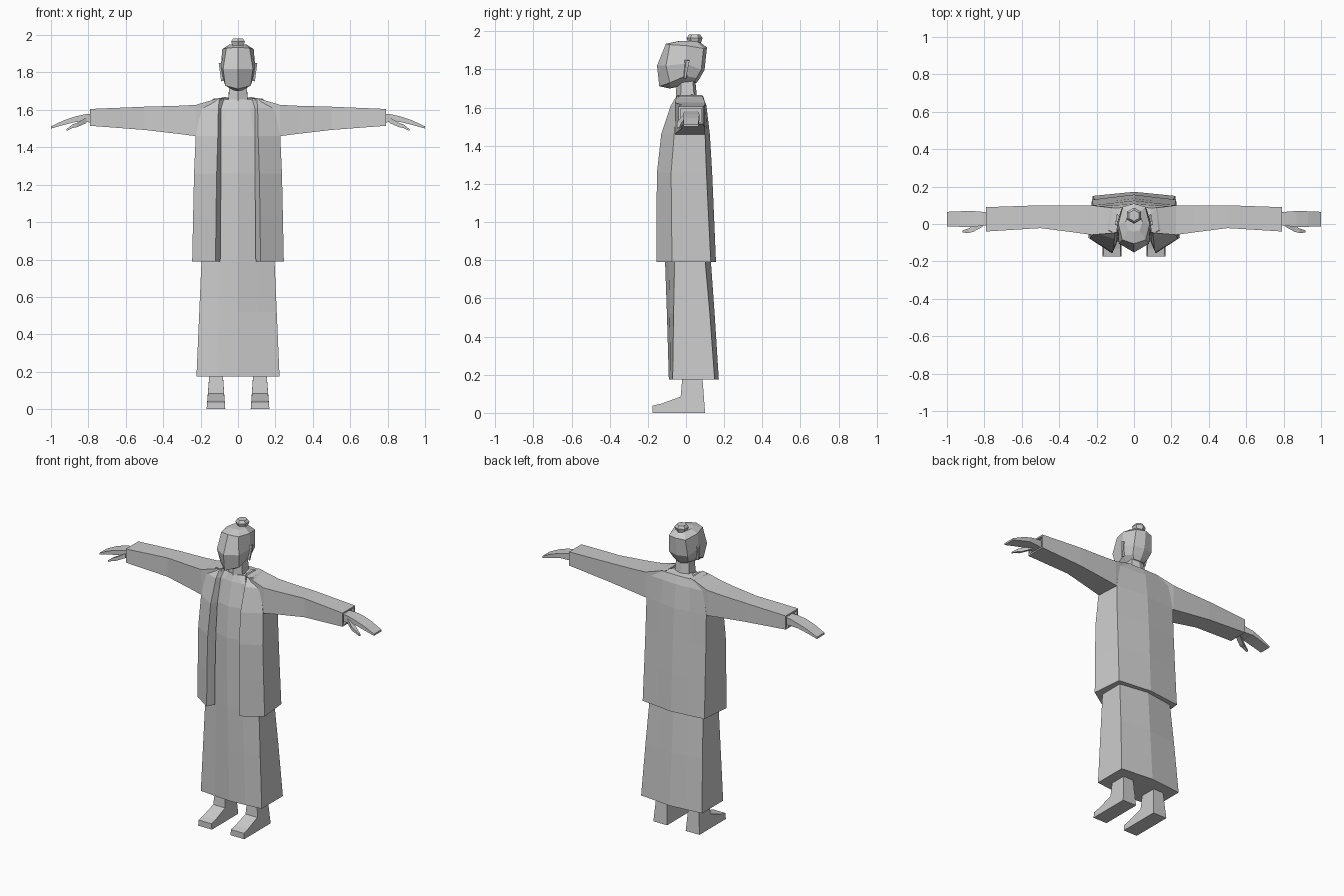
import bpy, bmesh
from mathutils import Vector

grey = bpy.data.materials.new("plain grey")
grey.diffuse_color = (0.6, 0.6, 0.6, 1)


def loft(name, rings, closed=True, caps=(True, True)):
    """Skin a list of equal-length point rings on the +x side, then mirror across x."""
    bm = bmesh.new()
    vs = [[bm.verts.new(p) for p in r] for r in rings]
    n = len(rings[0])
    for a, b in zip(vs, vs[1:]):
        for i in range(n if closed else n - 1):
            j = (i + 1) % n
            bm.faces.new((a[i], a[j], b[j], b[i]))
    for ring, wanted in ((vs[0], caps[0]), (vs[-1], caps[1])):
        if wanted:
            bm.faces.new(ring)
    bmesh.ops.recalc_face_normals(bm, faces=bm.faces)
    me = bpy.data.meshes.new(name)
    bm.to_mesh(me)
    bm.free()
    me.materials.append(grey)
    ob = bpy.data.objects.new(name, me)
    bpy.context.collection.objects.link(ob)
    mod = ob.modifiers.new("mirror", 'MIRROR')
    mod.use_clip = True
    mod.merge_threshold = 0.0005
    return ob


def box_x(x, y0, y1, z0, z1):
    """Rectangular section across the x axis."""
    return [(x, y0, z0), (x, y0, z1), (x, y1, z1), (x, y1, z0)]


# Long gown: z, corner x, front middle y, front corner y, back corner y, back middle y
gown = [(0.175, 0.222, -0.09, -0.07, 0.15, 0.172),
        (0.52, 0.207, -0.10, -0.065, 0.125, 0.15),
        (0.80, 0.195, -0.11, -0.06, 0.10, 0.13),
        (1.26, 0.18, -0.115, -0.06, 0.085, 0.11),
        (1.46, 0.17, -0.10, -0.05, 0.08, 0.10),
        (1.61, 0.13, -0.065, -0.04, 0.07, 0.09),
        (1.655, 0.07, -0.05, -0.03, 0.06, 0.075)]
loft("gown", [[(0, f, z), (x * 0.5, (f * 0.6 + c * 0.4), z), (x, c, z), (x, b, z),
               (x * 0.5, (b + m) / 2, z), (0, m, z)]
              for z, x, f, c, b, m in gown], closed=False)

# Open coat: z, inner x/y, front edge x/y, corner x/y, back corner x/y, back middle y
coat = [(0.79, 0.12, -0.08, 0.13, -0.07, 0.19, -0.06, 0.19, 0.10, 0.13),
        (0.79, 0.095, -0.105, 0.12, -0.155, 0.245, -0.073, 0.225, 0.13, 0.157),
        (1.03, 0.093, -0.105, 0.118, -0.155, 0.24, -0.076, 0.222, 0.118, 0.147),
        (1.26, 0.091, -0.10, 0.114, -0.152, 0.235, -0.078, 0.22, 0.107, 0.137),
        (1.46, 0.09, -0.085, 0.108, -0.13, 0.226, -0.062, 0.218, 0.10, 0.125),
        (1.61, 0.09, -0.05, 0.105, -0.08, 0.20, -0.05, 0.19, 0.095, 0.107),
        (1.66, 0.075, -0.03, 0.10, -0.05, 0.13, -0.035, 0.12, 0.085, 0.09)]
loft("coat", [[(a, b, z), (c, d, z), (e, f, z), (g, h, z), (g * 0.5, (h + k) / 2, z), (0, k, z)]
              for z, a, b, c, d, e, f, g, h, k in coat], closed=False, caps=(False, False))
# Yoke closing the coat behind the neck
loft("coat_yoke", [[(0, 0.09, 1.66), (0.12, 0.085, 1.66)],
                   [(0, 0.045, 1.665), (0.07, 0.03, 1.668)],
                   [(0.06, 0.0, 1.66), (0.075, -0.03, 1.66)]],
     closed=False, caps=(False, False))

# Sleeves with a recessed cuff
loft("sleeve", [box_x(0.09, -0.045, 0.085, 1.50, 1.665),
                box_x(0.13, -0.05, 0.088, 1.46, 1.655),
                box_x(0.225, -0.058, 0.10, 1.46, 1.627),
                box_x(0.32, -0.045, 0.10, 1.472, 1.622),
                box_x(0.50, -0.022, 0.10, 1.493, 1.617),
                box_x(0.79, -0.04, 0.09, 1.515, 1.605),
                box_x(0.79, -0.03, 0.08, 1.525, 1.595),
                box_x(0.77, -0.03, 0.08, 1.525, 1.595)])

# Flat hands and thumbs
loft("hand", [box_x(0.76, -0.005, 0.06, 1.53, 1.58),
              box_x(0.81, -0.01, 0.065, 1.535, 1.578),
              box_x(0.87, -0.015, 0.07, 1.535, 1.565),
              box_x(0.93, -0.015, 0.068, 1.52, 1.545),
              box_x(1.0, -0.012, 0.065, 1.50, 1.512)])
loft("thumb", [box_x(0.81, -0.015, 0.02, 1.53, 1.56),
               box_x(0.86, -0.042, -0.01, 1.508, 1.532),
               box_x(0.885, -0.048, -0.024, 1.503, 1.522),
               box_x(0.917, -0.046, -0.034, 1.488, 1.497)])

# Feet: heel to toe profile for each side of the shoe
profile = [(0.10, 0.0), (0.085, 0.20), (-0.018, 0.20), (-0.028, 0.085),
           (-0.13, 0.048), (-0.175, 0.038), (-0.175, 0.0)]
foot = []
for base, ankle in ((0.068, 0.082), (0.168, 0.152)):
    foot.append([(base + (ankle - base) * min(z / 0.18, 1), y, z) for y, z in profile])
loft("foot", foot)

# Neck
loft("neck", [[(0, -0.055, 1.60), (0.055, -0.03, 1.61), (0.055, 0.045, 1.63), (0, 0.06, 1.63)],
              [(0, -0.05, 1.73), (0.045, -0.025, 1.74), (0.045, 0.035, 1.75), (0, 0.048, 1.75)]],
     closed=False)

# Faceted head, from jaw to crown, each ring running front to back
loft("head", [
    [(0, -0.085, 1.70), (0.025, -0.08, 1.705), (0.05, -0.01, 1.735), (0.04, 0.045, 1.735), (0, 0.055, 1.73)],
    [(0, -0.14, 1.712), (0.068, -0.085, 1.73), (0.08, -0.005, 1.765), (0.055, 0.055, 1.755), (0, 0.07, 1.75)],
    [(0, -0.152, 1.82), (0.08, -0.105, 1.82), (0.092, 0, 1.83), (0.068, 0.08, 1.80), (0, 0.097, 1.797)],
    [(0, -0.105, 1.935), (0.062, -0.085, 1.93), (0.084, 0, 1.925), (0.06, 0.092, 1.91), (0, 0.11, 1.915)],
    [(0, -0.04, 1.948), (0.03, -0.035, 1.948), (0.045, 0.01, 1.95), (0.03, 0.06, 1.945), (0, 0.07, 1.945)],
], closed=False)

# Ears
loft("ear", [[(0.08, -0.012, 1.76), (0.085, -0.01, 1.85), (0.08, 0.015, 1.85), (0.075, 0.005, 1.76)],
             [(0.09, -0.01, 1.752), (0.103, 0.0, 1.85), (0.10, 0.018, 1.845), (0.09, 0.0, 1.752)]])

# Hair bun: three hexagonal rings
loft("hair_bun", [[(0, 0.045 - r, z), (r * 0.87, 0.045 - r / 2, z),
                   (r * 0.87, 0.045 + r / 2, z), (0, 0.045 + r, z)]
                  for r, z in ((0.03, 1.93), (0.042, 1.965), (0.03, 1.982))], closed=False)
